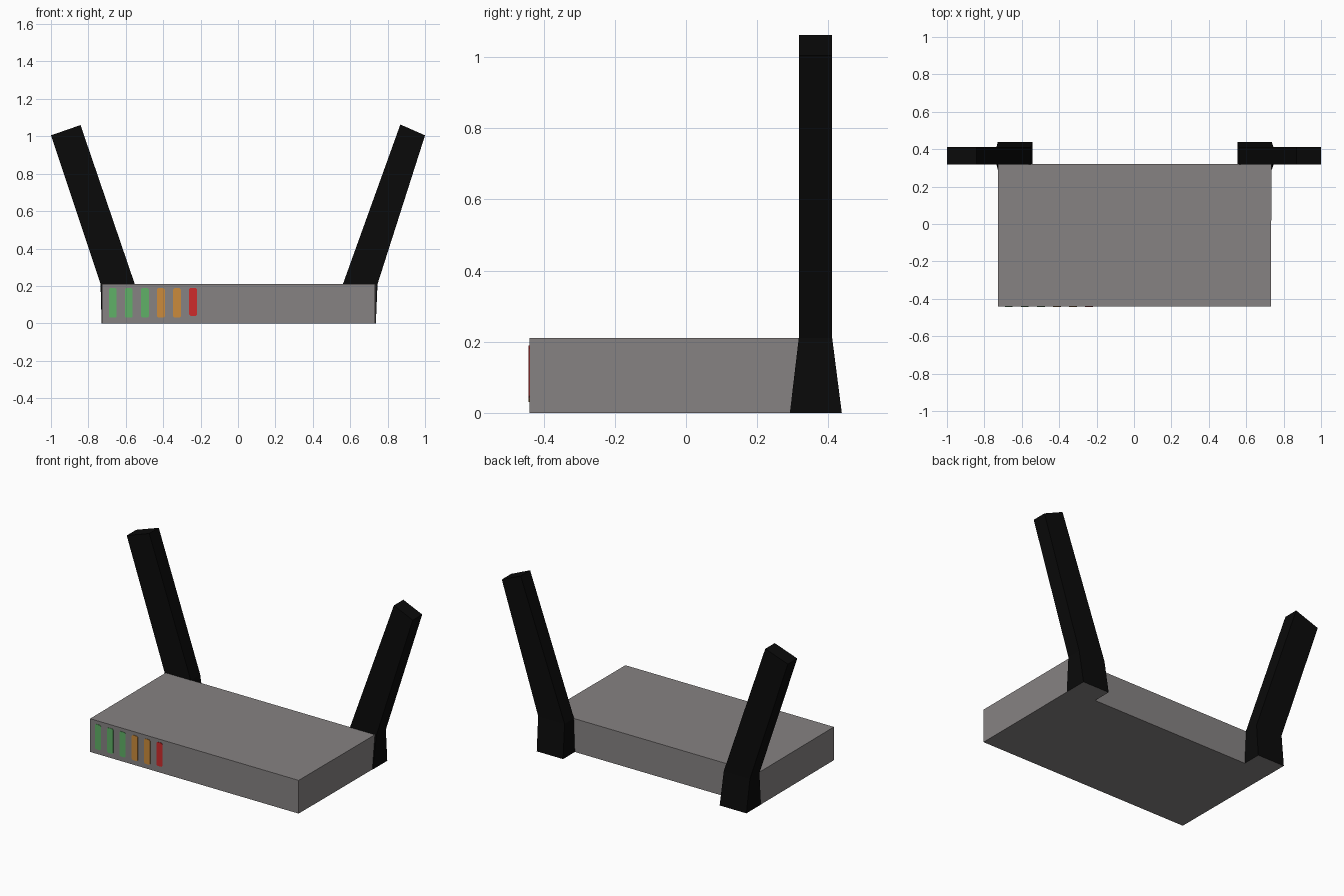
import bpy, bmesh

if "Cube" in bpy.data.objects:
    bpy.data.objects.remove(bpy.data.objects["Cube"])


def material(name, rgb):
    m = bpy.data.materials.new(name)
    m.diffuse_color = (*rgb, 1)
    m.use_nodes = True
    m.node_tree.nodes["Principled BSDF"].inputs["Base Color"].default_value = m.diffuse_color
    return m


GREY = material("casing grey", (0.24, 0.225, 0.225))
BLACK = material("antenna black", (0.003, 0.003, 0.003))
GREEN = material("light green", (0.115, 0.44, 0.135))
ORANGE = material("light orange", (0.60, 0.26, 0.045))
RED = material("light red", (0.62, 0.025, 0.025))


def loft(name, rings, mats):
    """Skin a stack of matching rings and cap both ends."""
    bm = bmesh.new()
    loops = [[bm.verts.new(p) for p in ring] for ring in rings]
    n = len(loops[0])
    for a, b in zip(loops, loops[1:]):
        for i in range(n):
            j = (i + 1) % n
            bm.faces.new((a[i], a[j], b[j], b[i]))
    first = bm.faces.new(loops[0][::-1])
    bm.faces.new(loops[-1])
    first.material_index = len(mats) - 1   # first cap takes the last material
    bmesh.ops.recalc_face_normals(bm, faces=bm.faces[:])
    me = bpy.data.meshes.new(name)
    bm.to_mesh(me)
    bm.free()
    for m in mats:
        me.materials.append(m)
    ob = bpy.data.objects.new(name, me)
    bpy.context.collection.objects.link(ob)
    return ob


# Casing: a flat box, very slightly wider at the back
FRONT, BACK = -0.44, 0.32
outline = [(-0.726, FRONT), (0.732, FRONT), (0.735, BACK), (-0.728, BACK)]
loft("casing", [[(x, y, z) for x, y in outline] for z in (0, 0.21)], [GREY])


# Antennas: flared foot, leaning mast, slanted tip; underside matches the casing
def antenna(name, sections):
    rings = []
    for (x0, z0), (x1, z1), y0, y1 in sections:
        rings.append([(x0, y0, z0), (x1, y0, z1), (x1, y1, z1), (x0, y1, z0)])
    loft(name, rings, [BLACK, GREY])


antenna("left_antenna", [
    ((-0.729, 0), (-0.542, 0), 0.292, 0.438),
    ((-0.735, 0.21), (-0.552, 0.21), 0.317, 0.411),
    ((-1.0, 1.005), (-0.842, 1.06), 0.317, 0.411)])
antenna("right_antenna", [
    ((0.737, 0), (0.553, 0), 0.292, 0.438),
    ((0.746, 0.21), (0.561, 0.21), 0.317, 0.411),
    ((1.0, 1.005), (0.868, 1.063), 0.317, 0.411)])

# Indicator lights: thin plates with clipped corners along the front left
lights = [GREEN] * 3 + [ORANGE] * 2 + [RED]
for i, mat in enumerate(lights):
    x = -0.67 + 0.086 * i
    w, c = 0.021, 0.007
    z0, z1 = (0.04, 0.19) if mat is RED else (0.03, 0.188)
    shape = [(x - w + c, z0), (x + w - c, z0), (x + w, z0 + c), (x + w, z1 - c),
             (x + w - c, z1), (x - w + c, z1), (x - w, z1 - c), (x - w, z0 + c)]
    loft(f"indicator_light_{i + 1}",
         [[(px, y, pz) for px, pz in shape] for y in (FRONT + 0.001, FRONT - 0.003)], [mat])
